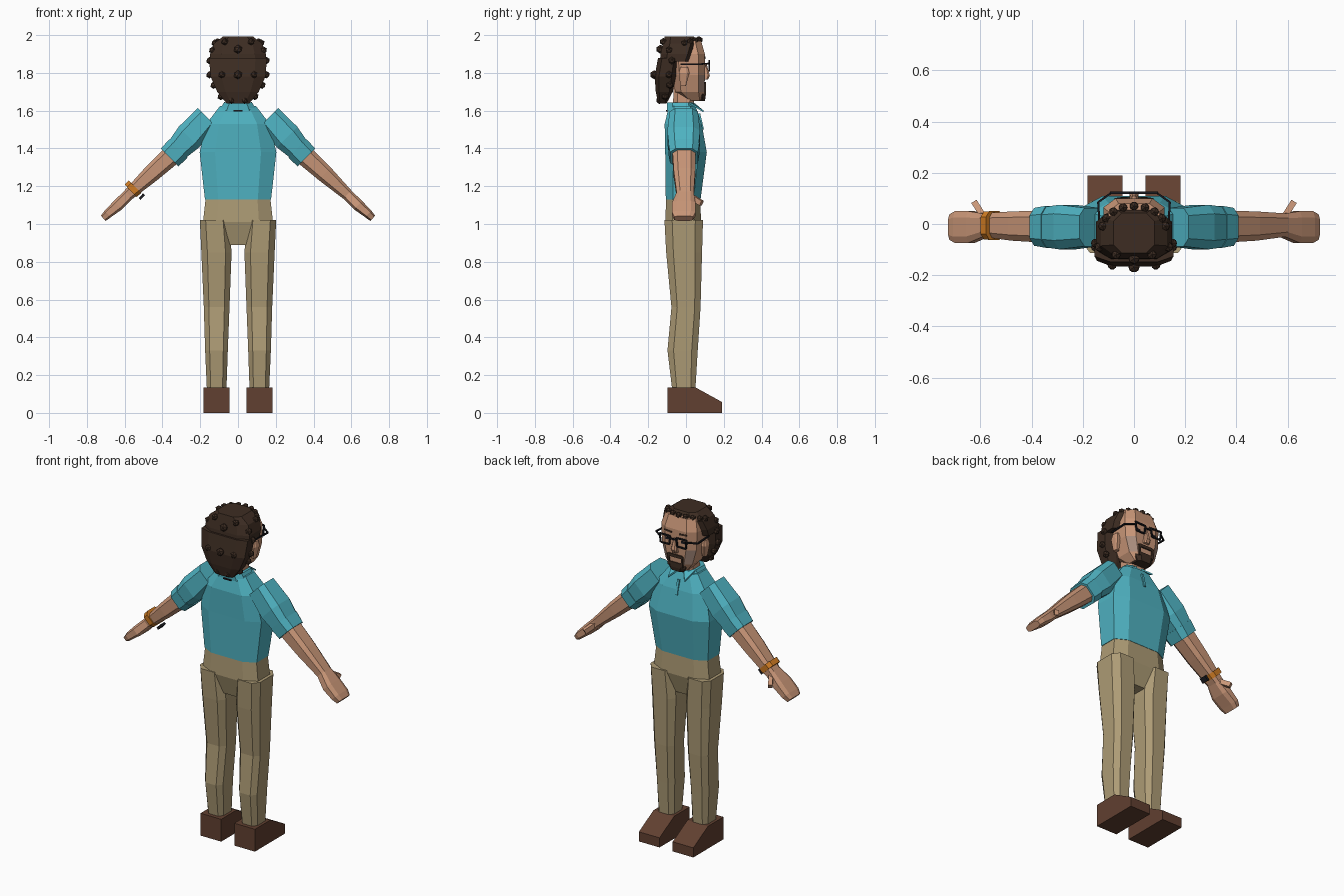
import bpy, bmesh, math
from mathutils import Vector

X, Y = Vector((1, 0, 0)), Vector((0, 1, 0))


def material(name, rgb):
    m = bpy.data.materials.new(name)
    m.diffuse_color = [(c / 12.92 if c < 0.04 else ((c + 0.055) / 1.055) ** 2.4) for c in rgb] + [1]
    return m


SHIRT = material("teal", (0.31, 0.70, 0.76))
PANTS = material("khaki", (0.68, 0.61, 0.46))
SKIN = material("skin", (0.79, 0.59, 0.47))
STUBBLE = material("stubble", (0.66, 0.55, 0.49))
HAIR = material("dark_brown", (0.24, 0.175, 0.135))
SHOE = material("shoe_brown", (0.38, 0.25, 0.19))
ORANGE = material("orange", (0.82, 0.49, 0.14))
BLACK = material("black", (0.10, 0.10, 0.12))


def finish(bm, name, mat):
    bmesh.ops.recalc_face_normals(bm, faces=bm.faces[:])
    me = bpy.data.meshes.new(name)
    bm.to_mesh(me)
    bm.free()
    me.materials.append(mat)
    ob = bpy.data.objects.new(name, me)
    bpy.context.collection.objects.link(ob)
    return ob


def loft(name, mat, rings, u=X, v=Y, k=0.6):
    """Skin chamfered eight-sided rings (centre, half width, half depth)."""
    shape = [(1, -k), (1, k), (k, 1), (-k, 1), (-1, k), (-1, -k), (-k, -1), (k, -1)]
    bm = bmesh.new()
    loops = [[bm.verts.new(Vector(c) + u * hu * a + v * hv * b) for a, b in shape]
             for c, hu, hv in rings]
    for lo, hi in zip(loops, loops[1:]):
        for i in range(8):
            j = (i + 1) % 8
            bm.faces.new((lo[i], lo[j], hi[j], hi[i]))
    bm.faces.new(loops[0])
    bm.faces.new(loops[-1])
    return finish(bm, name, mat)


def prism(name, mat, pts, offset):
    """Extrude a flat outline along an offset."""
    bm = bmesh.new()
    f = bm.faces.new([bm.verts.new(p) for p in pts])
    g = bmesh.ops.extrude_face_region(bm, geom=[f])["geom"]
    bmesh.ops.translate(bm, vec=offset, verts=[e for e in g if isinstance(e, bmesh.types.BMVert)])
    return finish(bm, name, mat)


def bar(name, mat, p, q, r=0.004, r2=None):
    """Square bar between two points."""
    p, q = Vector(p), Vector(q)
    d = (q - p).normalized()
    a = d.cross(Vector((0, 0, 1)) if abs(d.z) < 0.9 else X).normalized()
    b = d.cross(a) * (r2 or r)
    a = a * r
    return prism(name, mat, [p + a + b, p - a + b, p - a - b, p + a - b], q - p)


def curl(p, r):
    """Small faceted tuft of hair."""
    bm = bmesh.new()
    bmesh.ops.create_icosphere(bm, subdivisions=1, radius=r)
    bmesh.ops.translate(bm, vec=p, verts=bm.verts[:])
    finish(bm, "hair_curl", HAIR)


# Torso and hips
loft("shirt_body", SHIRT, [((0, -0.015, 1.13), 0.175, 0.092), ((0, 0, 1.38), 0.203, 0.11),
                           ((0, -0.015, 1.53), 0.168, 0.098), ((0, -0.02, 1.625), 0.095, 0.07)])
loft("hips", PANTS, [((0, -0.015, 0.89), 0.12, 0.06), ((0, -0.015, 1.01), 0.185, 0.095),
                     ((0, -0.015, 1.13), 0.172, 0.09)])
loft("collar", SHIRT, [((0, -0.025, 1.60), 0.10, 0.075), ((0, -0.03, 1.642), 0.075, 0.07)])
bar("button_placket", SHIRT, (0, 0.088, 1.50), (0, 0.068, 1.585), 0.007)
bar("collar_tag", BLACK, (-0.025, -0.102, 1.60), (0.025, -0.102, 1.60), 0.004)
loft("neck", SKIN, [((0, -0.015, 1.60), 0.06, 0.055), ((0, -0.01, 1.73), 0.06, 0.055)])

for s in (1, -1):
    # Collar points
    prism("collar_point", SHIRT, [(s * 0.015, 0.045, 1.63), (s * 0.075, 0.02, 1.635),
                                  (s * 0.055, 0.092, 1.592)], (0, 0, 0.01))
    # Legs and shoes
    loft("trouser_leg", PANTS, [((s * 0.113, -0.012, 0.13), 0.052, 0.062),
                                ((s * 0.114, -0.018, 0.33), 0.06, 0.08),
                                ((s * 0.113, 0, 0.56), 0.068, 0.077),
                                ((s * 0.114, -0.01, 0.85), 0.08, 0.095),
                                ((s * 0.125, -0.012, 1.02), 0.077, 0.102)])
    prism("shoe", SHOE, [(s * 0.113 - 0.069, y, z) for y, z in
                         ((-0.098, 0), (0.19, 0), (0.19, 0.058), (0.05, 0.135), (-0.098, 0.135))],
          (0.138, 0, 0))

    # Arms hang at about 45 degrees
    out = Vector((s * 0.71, 0, -0.70)).normalized()
    up = Vector((s * 0.70, 0, 0.71)).normalized()
    loft("sleeve", SHIRT, [((s * 0.165, -0.012, 1.565), 0.068, 0.075),
                           ((s * 0.26, -0.012, 1.46), 0.077, 0.087),
                           ((s * 0.335, -0.012, 1.38), 0.060, 0.077)], up)
    loft("sleeve_cuff", SHIRT, [((s * 0.315, -0.011, 1.40), 0.069, 0.082),
                                ((s * 0.362, -0.011, 1.352), 0.066, 0.074)], up)
    loft("forearm", SKIN, [((s * 0.345, -0.01, 1.37), 0.054, 0.062),
                           ((s * 0.46, -0.008, 1.265), 0.046, 0.057),
                           ((s * 0.585, -0.004, 1.15), 0.030, 0.045)], up)
    loft("hand", SKIN, [((s * 0.575, -0.004, 1.16), 0.030, 0.044),
                        ((s * 0.635, -0.012, 1.10), 0.031, 0.062),
                        ((s * 0.69, -0.012, 1.053), 0.024, 0.062),
                        ((s * 0.713, -0.012, 1.03), 0.019, 0.05)], up)
    bar("thumb", SKIN, (s * 0.585, 0.025, 1.145), (s * 0.622, 0.083, 1.11), 0.012, 0.014)

    # Ears
    loft("ear", SKIN, [((s * 0.115, -0.015, 1.73), 0.012, 0.015), ((s * 0.122, -0.01, 1.80), 0.018, 0.028),
                       ((s * 0.12, -0.01, 1.83), 0.012, 0.02)])

    # Eyes, brows and spectacles
    bar("eye", BLACK, (s * 0.04, 0.099, 1.835), (s * 0.066, 0.099, 1.835), 0.004, 0.007)
    bar("eyebrow", HAIR, (s * 0.025, 0.1, 1.878), (s * 0.075, 0.097, 1.882), 0.004, 0.005)
    rim = [(s * x, 0.122, z) for x, z in ((0.02, 1.862), (0.09, 1.864), (0.084, 1.812), (0.027, 1.812))]
    for i in range(4):
        bar("glasses_rim", BLACK, rim[i], rim[(i + 1) % 4])
    bar("glasses_hinge", BLACK, (s * 0.088, 0.122, 1.85), (s * 0.14, 0.085, 1.847))
    bar("glasses_temple", BLACK, (s * 0.14, 0.087, 1.847), (s * 0.133, -0.03, 1.847))

bar("glasses_bridge", BLACK, (-0.022, 0.122, 1.85), (0.022, 0.122, 1.85))

# Wristband and watch on one arm
up = Vector((-0.70, 0, 0.71)).normalized()
loft("wristband", ORANGE, [((-0.545, -0.006, 1.197), 0.047, 0.056), ((-0.568, -0.006, 1.176), 0.045, 0.054)], up)
bar("watch_face", BLACK, (-0.498, -0.006, 1.157), (-0.52, -0.006, 1.133), 0.022, 0.007)

# Head, with stubble on the front cheek facets
head = loft("head", SKIN, [((0, 0.045, 1.655), 0.055, 0.045), ((0, 0.02, 1.70), 0.09, 0.078),
                           ((0, 0.015, 1.79), 0.115, 0.085), ((0, 0.012, 1.90), 0.12, 0.088),
                           ((0, 0, 1.97), 0.10, 0.08)])
head.data.materials.append(STUBBLE)
for f in head.data.polygons:
    if abs(f.normal.x) > 0.3 and f.normal.y > 0.3 and 1.69 < f.center.z < 1.79:
        f.material_index = 1
loft("nose", SKIN, [((0, 0.098, 1.765), 0.018, 0.018), ((0, 0.104, 1.785), 0.018, 0.022),
                    ((0, 0.097, 1.85), 0.008, 0.012)])

# Moustache and beard
bar("moustache", HAIR, (-0.045, 0.099, 1.742), (0.045, 0.099, 1.742), 0.007, 0.009)
for s in (1, -1):
    bar("beard_side", HAIR, (s * 0.047, 0.098, 1.747), (s * 0.043, 0.097, 1.68), 0.008, 0.006)
loft("beard", HAIR, [((0, 0.062, 1.650), 0.045, 0.038), ((0, 0.062, 1.672), 0.058, 0.042),
                     ((0, 0.062, 1.702), 0.062, 0.042)])

# Hair masses
loft("hair_cap", HAIR, [((0, -0.055, 1.86), 0.148, 0.083), ((0, -0.045, 1.90), 0.148, 0.09),
                        ((0, -0.03, 1.955), 0.128, 0.092), ((0, -0.035, 1.992), 0.08, 0.078)])
loft("hair_back", HAIR, [((0, -0.125, 1.638), 0.06, 0.022), ((0, -0.115, 1.70), 0.11, 0.045),
                         ((0, -0.11, 1.78), 0.145, 0.056), ((0, -0.095, 1.88), 0.154, 0.053)])

# Curls across the forehead, sides, back and nape
for i in range(9):
    a = math.radians(-80 + 20 * i)
    curl((0.125 * math.sin(a), -0.025 + 0.095 * math.cos(a), 1.955 + 0.02 * math.cos(a)), 0.019)
curl((0, -0.135, 1.925), 0.024)
curl((0, -0.168, 1.79), 0.024)
for s in (1, -1):
    for x, y, z in ((0.07, -0.12, 1.965), (0.135, -0.09, 1.92), (0.15, -0.075, 1.865),
                    (0.085, -0.16, 1.79), (0.15, -0.09, 1.79), (0.128, -0.085, 1.735),
                    (0.09, -0.11, 1.675), (0.035, -0.14, 1.655)):
        curl((s * x, y, z), 0.02)
